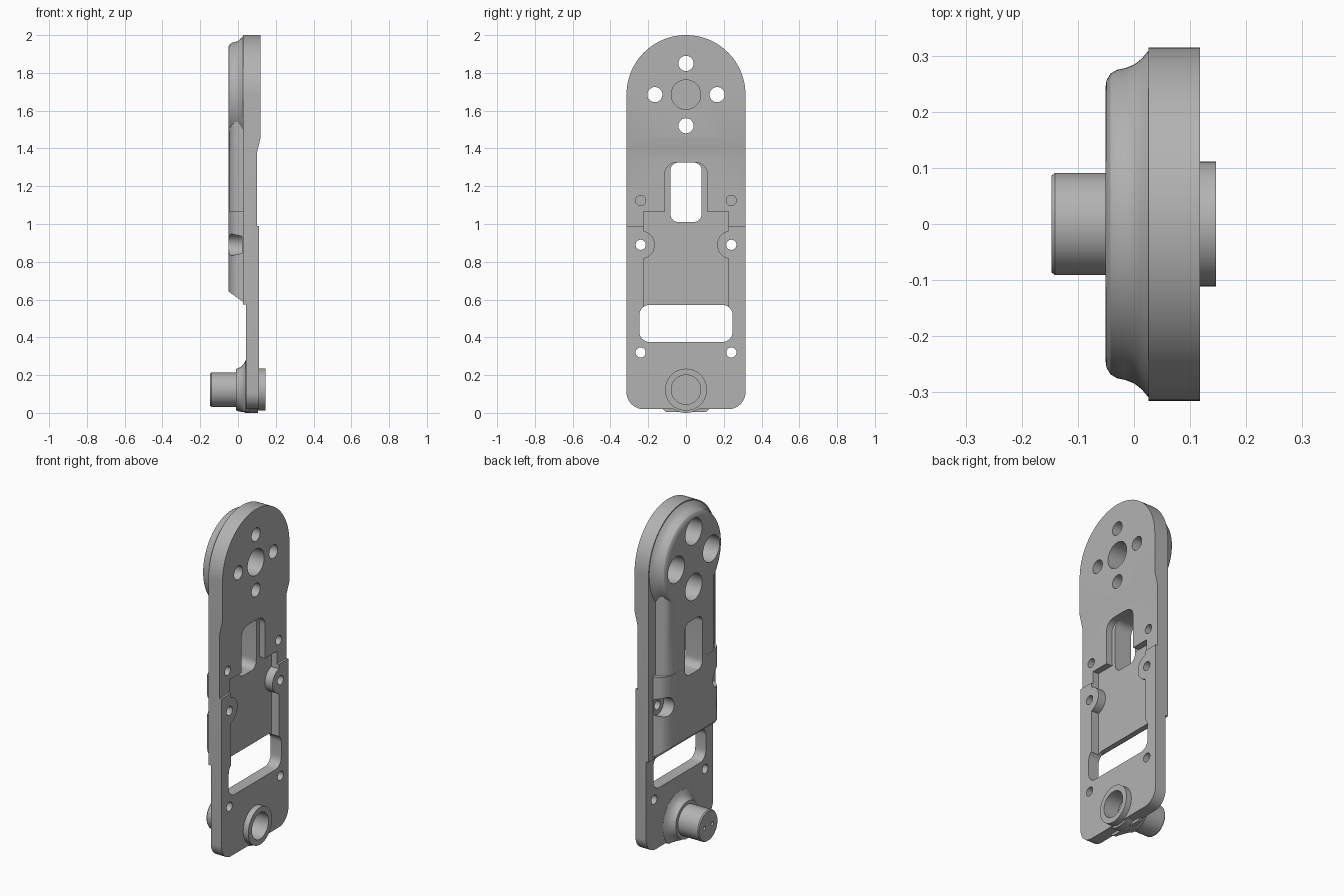
import bpy, bmesh, math

cube = bpy.data.objects.get("Cube")
if cube:
    bpy.data.objects.remove(cube, do_unlink=True)

grey = bpy.data.materials.new("machined grey")
grey.use_nodes = True
colour = (0.45, 0.45, 0.45, 1)
grey.diffuse_color = colour
grey.node_tree.nodes["Principled BSDF"].inputs["Base Color"].default_value = colour


def loft(name, rings):
    """Skin equal-length rings of points and cap both ends."""
    bm = bmesh.new()
    loops = [[bm.verts.new(p) for p in ring] for ring in rings]
    n = len(loops[0])
    for a, b in zip(loops, loops[1:]):
        for i in range(n):
            j = (i + 1) % n
            bm.faces.new((a[i], a[j], b[j], b[i]))
    bm.faces.new(loops[0])
    bm.faces.new(loops[-1])
    bmesh.ops.recalc_face_normals(bm, faces=bm.faces)
    mesh = bpy.data.meshes.new(name)
    bm.to_mesh(mesh)
    bm.free()
    ob = bpy.data.objects.new(name, mesh)
    bpy.context.collection.objects.link(ob)
    mesh.materials.append(grey)
    return ob


def prism(name, outline, x0, x1):
    """Extrude a (y, z) outline along x."""
    return loft(name, [[(x, y, z) for y, z in outline] for x in (x0, x1)])


def lathe(name, profile, y, z, n=64, floor=-1):
    """Turn an (x, radius) profile around an axis parallel to x."""
    angles = [2 * math.pi * i / n for i in range(n)]
    return loft(name, [[(x, y + r * math.cos(a), max(floor, z + r * math.sin(a)))
                        for a in angles] for x, r in profile])


def rod(name, y, z, r, x0, x1, n=40):
    return lathe(name, [(x0, r), (x1, r)], y, z, n)


def arc(cy, cz, r, start, end, steps):
    return [(cy + r * math.cos(math.radians(start + (end - start) * i / steps)),
             cz + r * math.sin(math.radians(start + (end - start) * i / steps)))
            for i in range(steps + 1)]


def rounded(hw, z0, z1, r):
    """Rounded rectangle, symmetric in y."""
    return (arc(hw - r, z1 - r, r, 0, 90, 8) + arc(r - hw, z1 - r, r, 90, 180, 8)
            + arc(r - hw, z0 + r, r, 180, 270, 8) + arc(hw - r, z0 + r, r, 270, 360, 8))


def box(name, hw, z0, z1, x0, x1):
    return prism(name, [(-hw, z0), (hw, z0), (hw, z1), (-hw, z1)], x0, x1)


def combine(target, other, operation):
    mod = target.modifiers.new("combine", 'BOOLEAN')
    mod.operation, mod.solver, mod.object = operation, 'EXACT', other
    bpy.context.view_layer.objects.active = target
    bpy.ops.object.modifier_apply(modifier=mod.name)
    bpy.data.objects.remove(other, do_unlink=True)


def add(other):
    combine(arm, other, 'UNION')


def cut(other):
    combine(arm, other, 'DIFFERENCE')


W, TOP, HUB, BOLT = 0.315, 1.685, 0.123, 0.24

# Arm plate with a round top and rounded lower corners
arm = prism("arm_plate", arc(0, TOP, W, 0, 180, 64)
            + arc(0.09 - W, 0.11, 0.09, 180, 270, 10)
            + arc(W - 0.09, 0.11, 0.09, 270, 360, 10), 0.026, 0.118)

# Shallow steps along the outer face
step = [(0.2, -0.1), (0.112, -0.1), (0.112, 0.99), (0.10, 0.99),
        (0.10, 1.375), (0.118, 1.45), (0.2, 1.45)]
cut(loft("face_step", [[(x, y, z) for x, z in step] for y in (-0.5, 0.5)]))
cut(box("thin_lower_end", 0.5, -0.1, 0.575, -0.1, 0.042))


# Raised spine: rounded cross-section with a sloping lower end
def spine(name, section, z0, z1):
    half = section + [(x, -y) for x, y in reversed(section)]
    foot = [(x, y, z0 + (0.04 - x) * 0.72 if z0 < 0.6 else z0) for x, y in half]
    return loft(name, [foot, [(x, y, z1) for x, y in half]])


add(spine("raised_spine", [(0.036, 0.25), (0.02, 0.25), (-0.015, 0.238), (-0.03, 0.225),
                           (-0.042, 0.203), (-0.048, 0.18), (-0.05, 0.155)], 1.0, 1.62))
add(spine("lower_spine", [(0.037, 0.275), (0.02, 0.275), (-0.015, 0.262), (-0.03, 0.247),
                          (-0.042, 0.222), (-0.0485, 0.195), (-0.0505, 0.17)], 0.578, 1.07))

# Round raised head with a flared rim
add(lathe("raised_head", [(0.04, 0.309), (0.026, 0.309), (0.013, 0.294), (0, 0.284),
                          (-0.015, 0.278), (-0.03, 0.275), (-0.042, 0.268),
                          (-0.049, 0.256), (-0.051, 0.242)], 0, TOP, 96))

# Hub with flared foot and outer collar
add(lathe("hub_flare", [(0.06, 0.16), (0.041, 0.158), (0.032, 0.138), (0.02, 0.124),
                        (0.005, 0.115), (-0.01, 0.11)], 0, HUB, 64, 0.004))
add(rod("hub_core", 0, HUB, HUB, 0.035, 0.105, 64))
add(rod("hub_collar", 0, HUB, 0.111, 0.05, 0.146, 64))

# Recess in the outer face, leaving round lugs at the bolts
recess = box("recess", 0.225, 0.56, 1.065, 0.062, 0.2)
for side in (-1, 1):
    combine(recess, rod("lug", side * BOLT, 0.89, 0.075, 0, 0.3), 'DIFFERENCE')
cut(recess)

# Window, its shallow surround, and the wide slot
cut(prism("surround", rounded(0.112, 0.98, 1.325, 0.06), 0.0625, 0.2))
cut(prism("window", rounded(0.083, 1.01, 1.326, 0.045), -0.2, 0.2))
cut(prism("slot", rounded(0.247, 0.375, 0.572, 0.055), -0.2, 0.2))

# Head bolt holes with counterbores behind
for y, z in ((0, 0.165), (0, -0.165), (0.165, 0), (-0.165, 0)):
    cut(rod("head_hole", y, TOP + z, 0.04, -0.2, 0.2))
    cut(rod("head_counterbore", y, TOP + z, 0.078, -0.2, 0.05, 48))

# Blind bearing sockets
cut(rod("head_socket", 0, TOP, 0.078, 0.0, 0.2, 48))
cut(rod("hub_socket", 0, HUB, 0.078, 0.05, 0.2, 48))

# Side bolt holes
for side in (-1, 1):
    y = side * BOLT
    cut(rod("blind_hole", y, 1.125, 0.027, 0.05, 0.2, 24))
    cut(rod("bolt_hole", y, 0.89, 0.027, -0.2, 0.2, 24))
    cut(rod("bolt_counterbore", y, 0.89, 0.057, -0.2, 0.02, 40))
    cut(rod("low_hole", y, 0.32, 0.027, -0.2, 0.2, 24))

# Axle pin with two small end holes
plate, arm = arm, lathe("axle_pin", [(0.0, 0.091), (-0.141, 0.091), (-0.147, 0.086)], 0, HUB)
for y in (-0.037, 0.037):
    cut(rod("pin_hole", y, HUB, 0.011, -0.2, -0.11, 16))

for ob in (plate, arm):
    bpy.ops.object.select_all(action='DESELECT')
    ob.select_set(True)
    bpy.context.view_layer.objects.active = ob
    bpy.ops.object.shade_smooth_by_angle(angle=math.radians(28))
